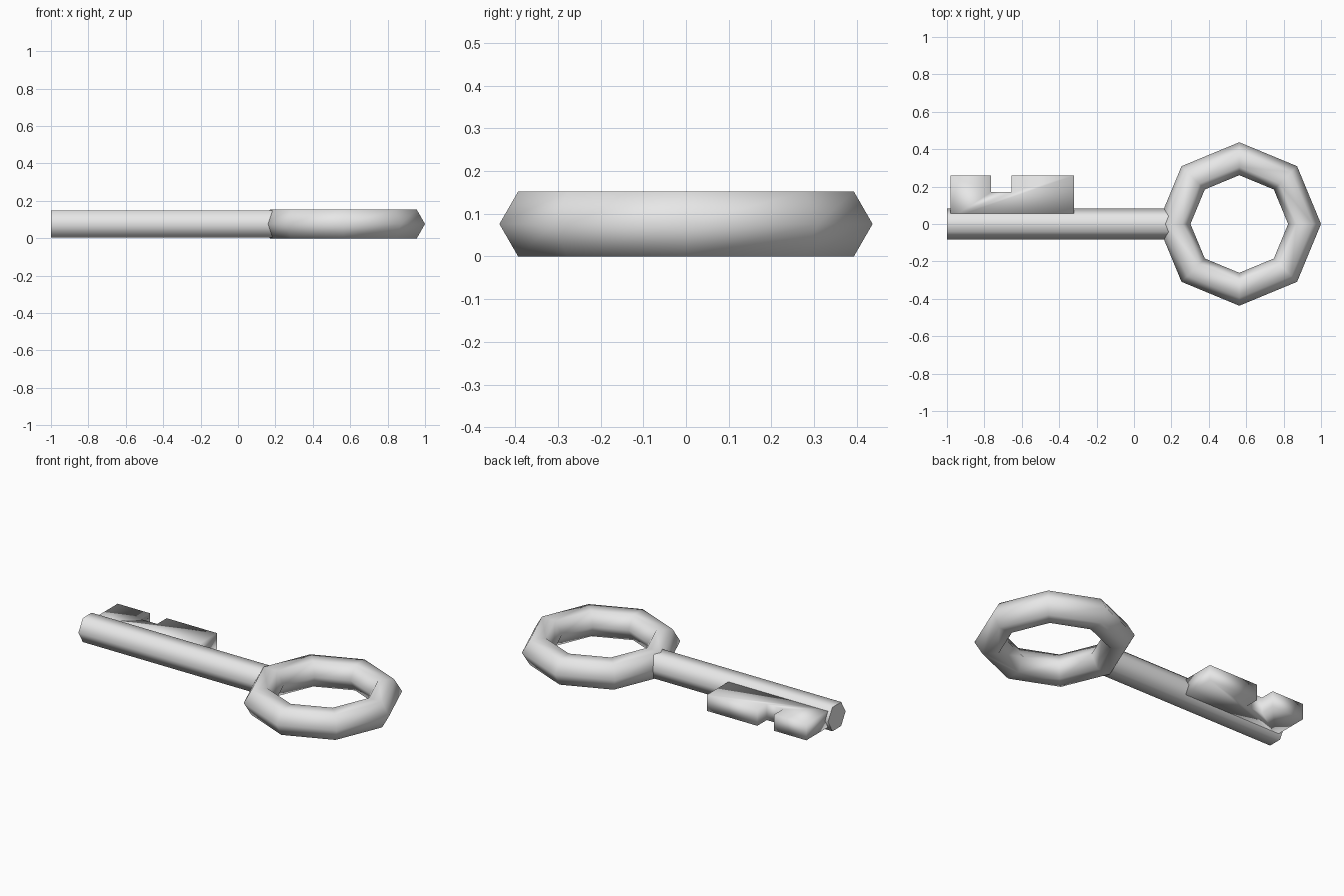
import bpy
import bmesh
from math import radians

if "Cube" in bpy.data.objects:
    bpy.data.objects.remove(bpy.data.objects["Cube"], do_unlink=True)

MID_Z = 0.076

metal = bpy.data.materials.new("light_grey_metal")
metal.use_nodes = True
grey = (0.8, 0.8, 0.8, 1.0)
metal.diffuse_color = grey
metal.node_tree.nodes["Principled BSDF"].inputs["Base Color"].default_value = grey


def finish(name):
    """Name the active part and give it the metal."""
    obj = bpy.context.object
    obj.name = name
    obj.data.materials.clear()
    obj.data.materials.append(metal)
    return obj


# Ring handle: eight segments with a hexagonal section
bpy.ops.mesh.primitive_torus_add(
    major_segments=8, minor_segments=6, major_radius=0.349,
    minor_radius=0.088, location=(0.563, 0, MID_Z))
finish("ring_handle")
bpy.ops.object.shade_smooth()

# Shaft: hexagonal rod running into the ring
x0, x1 = -1.0, 0.2
bpy.ops.mesh.primitive_cylinder_add(
    vertices=6, radius=0.083, depth=x1 - x0,
    location=((x0 + x1) / 2, 0, MID_Z), rotation=(0, radians(90), 0))
finish("shaft")
bpy.ops.object.shade_smooth_by_angle(angle=radians(65))

# Bit: notched plate, extruded from its outline
outline = [(-0.98, 0.03), (-0.32, 0.03), (-0.32, 0.26), (-0.655, 0.26),
           (-0.655, 0.17), (-0.765, 0.17), (-0.765, 0.26), (-0.98, 0.26)]
half = 0.048
bm = bmesh.new()
base = bm.faces.new([bm.verts.new((x, y, MID_Z - half)) for x, y in outline])
top = bmesh.ops.extrude_face_region(bm, geom=[base], use_keep_orig=True)
raised = [v for v in top["geom"] if isinstance(v, bmesh.types.BMVert)]
bmesh.ops.translate(bm, verts=raised, vec=(0, 0, 2 * half))
bmesh.ops.recalc_face_normals(bm, faces=bm.faces)
mesh = bpy.data.meshes.new("bit")
bm.to_mesh(mesh)
bm.free()
bit = bpy.data.objects.new("bit", mesh)
bpy.context.collection.objects.link(bit)
bpy.ops.object.select_all(action="DESELECT")
bit.select_set(True)
bpy.context.view_layer.objects.active = bit
finish("bit")
bpy.ops.object.shade_smooth()
